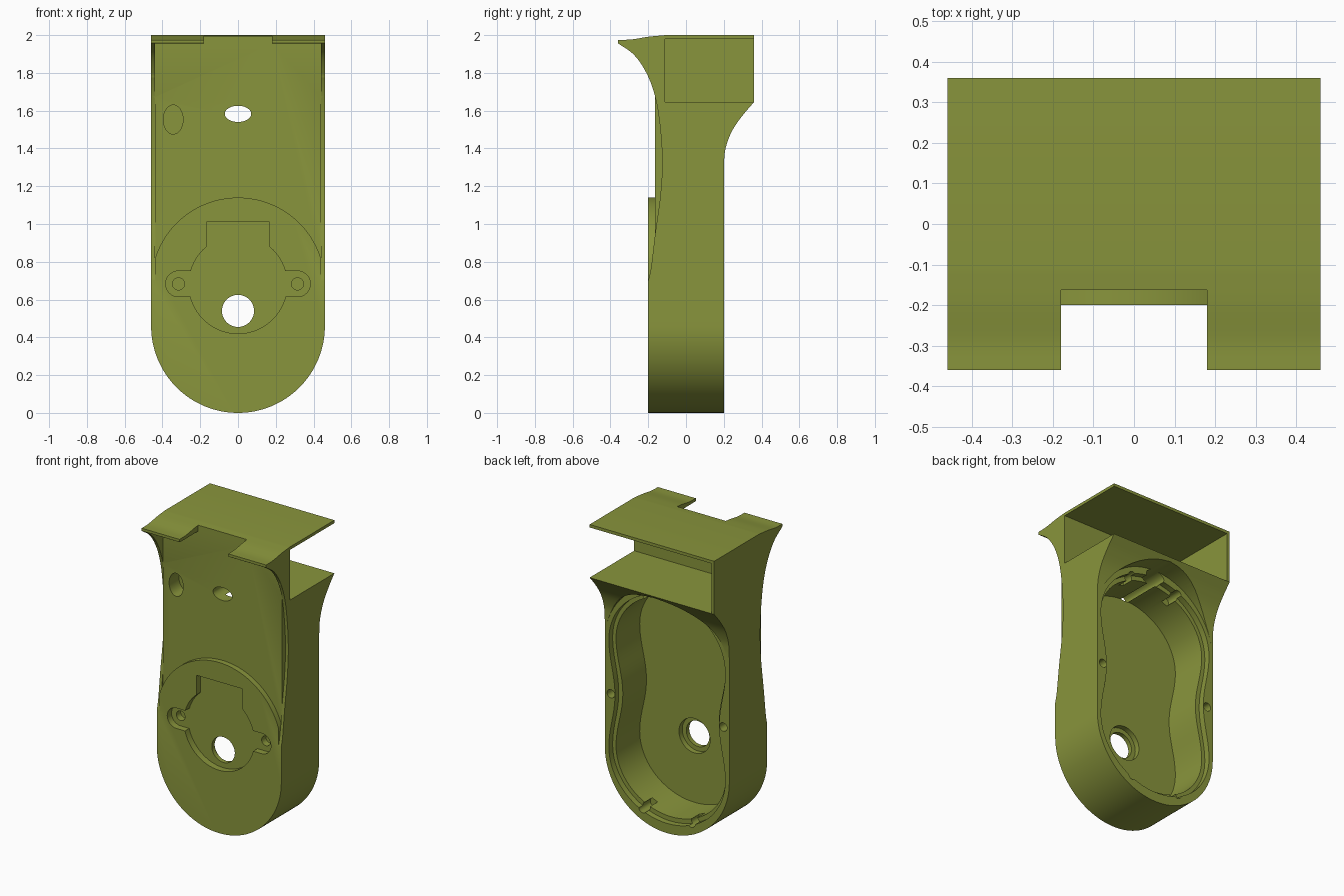
import bpy, bmesh, math
from mathutils import Vector

if "Cube" in bpy.data.objects:
    bpy.data.objects.remove(bpy.data.objects["Cube"])

olive = bpy.data.materials.new("olive")
olive.diffuse_color = (0.25, 0.30, 0.045, 1)
olive.use_nodes = True
olive.node_tree.nodes["Principled BSDF"].inputs["Base Color"].default_value = olive.diffuse_color


def prism(name, pts, axis, a, b):
    """Extrude a closed outline along x (outline in y,z) or y (outline in x,z)."""
    place = (lambda p, d: (d, p[0], p[1])) if axis == 'x' else (lambda p, d: (p[0], d, p[1]))
    bm = bmesh.new()
    lo = [bm.verts.new(place(p, a)) for p in pts]
    hi = [bm.verts.new(place(p, b)) for p in pts]
    n = len(pts)
    bm.faces.new(lo)
    bm.faces.new(hi)
    for i in range(n):
        bm.faces.new((lo[i], lo[(i + 1) % n], hi[(i + 1) % n], hi[i]))
    bmesh.ops.recalc_face_normals(bm, faces=bm.faces)
    me = bpy.data.meshes.new(name)
    bm.to_mesh(me)
    bm.free()
    ob = bpy.data.objects.new(name, me)
    bpy.context.collection.objects.link(ob)
    me.materials.append(olive)
    return ob


def arc(cx, cz, rx, rz, a0, a1, n):
    return [(cx + rx * math.cos(math.radians(a0 + (a1 - a0) * i / n)),
             cz + rz * math.sin(math.radians(a0 + (a1 - a0) * i / n))) for i in range(n + 1)]


def ellipse(cx, cz, rx, rz=None, n=48):
    return arc(cx, cz, rx, rz or rx, 0, 360, n)[:-1]


def rect(x0, x1, z0, z1):
    return [(x0, z0), (x1, z0), (x1, z1), (x0, z1)]


def spline(pts, n=8):
    """Smooth curve through the given points."""
    p = [Vector(q) for q in pts]
    p = [2 * p[0] - p[1]] + p + [2 * p[-1] - p[-2]]
    out = []
    for i in range(1, len(p) - 2):
        for k in range(n):
            t = k / n
            q = 0.5 * (2 * p[i] + (p[i + 1] - p[i - 1]) * t
                       + (2 * p[i - 1] - 5 * p[i] + 4 * p[i + 1] - p[i + 2]) * t * t
                       + (3 * p[i] - p[i - 1] - 3 * p[i + 1] + p[i + 2]) * t ** 3)
            out.append(tuple(q))
    return out + [tuple(pts[-1])]


def boolean(cutter, op='DIFFERENCE'):
    mod = body.modifiers.new("cut", 'BOOLEAN')
    mod.operation, mod.object, mod.solver = op, cutter, 'EXACT'
    bpy.context.view_layer.objects.active = body
    bpy.ops.object.modifier_apply(modifier=mod.name)
    bpy.data.objects.remove(cutter)


def cut(pts, axis, a, b):
    boolean(prism("cutter", pts, axis, a, b))


def peanut(rx, rz, pinch, z0=0.46, z1=1.18):
    """Two round lobes joined by a pinched waist."""
    waist = []
    for i in range(1, 24):
        t = i / 24
        waist.append((rx - pinch * (1 - math.cos(2 * math.pi * t)) / 2, z0 + (z1 - z0) * t))
    return (arc(0, z0, rx, rz, 180, 360, 40) + waist + arc(0, z1, rx, rz, 0, 180, 40)
            + [(-x, z) for x, z in reversed(waist)])


# Housing body: side profile with flared back and overhanging front lip
front_curve = spline([(-0.2, 0.70), (-0.185, 0.77), (-0.163, 0.95), (-0.136, 1.15), (-0.126, 1.33),
                      (-0.138, 1.52), (-0.165, 1.68), (-0.21, 1.80), (-0.275, 1.895), (-0.36, 1.957)])
lip_top = spline([(-0.36, 1.975), (-0.29, 1.977), (-0.20, 1.991), (-0.11, 2.0)], 6)
back_curve = spline([(0.36, 1.645), (0.30, 1.575), (0.245, 1.495), (0.212, 1.41),
                     (0.202, 1.34), (0.2, 1.26)])
profile = [(-0.2, -0.1), (-0.2, 1.78)] + [p for p in front_curve if p[1] > 1.79]
profile += lip_top + [(0.36, 2.0)] + back_curve + [(0.2, -0.1)]
body = prism("housing", profile, 'x', -0.6, 0.6)

# Rounded bottom and straight sides
boolean(prism("outline", arc(0, 0.46, 0.46, 0.46, 180, 360, 64) + [(0.46, 2.2), (-0.46, 2.2)],
              'y', -1, 1), 'INTERSECT')

# Front face set back above the round pad, with the notch in the lip
pad_edge = [p for p in arc(0, 0.68, 0.46, 0.46, 16.95, 163.05, 56)]
cut(pad_edge + [(-0.44, 1.955), (-0.18, 1.955), (-0.18, 2.2),
                (0.18, 2.2), (0.18, 1.955), (0.44, 1.955)], 'y', -0.6, -0.163)

# Hollow curved edges along both sides of the front
for s in (-1, 1):
    cut([(-0.6, 0.70)] + front_curve + [(-0.6, 1.957)], 'x', s * 0.4395, s * 0.6)

# Slot under the top plate, open to the right and the back
cut(rect(-0.11, 0.8, 1.645, 1.98), 'x', -0.44, 0.8)

# Cover seat, sealing step and deep pocket in the back
seat = arc(0, 0.46, 0.459, 0.459, 180, 360, 48) + arc(0, 1.165, 0.459, 0.459, 0, 180, 48)
cut(seat, 'y', 0.2, 0.8)
cut(peanut(0.43, 0.395, 0.045), 'y', 0.16, 0.5)
cut(peanut(0.405, 0.365, 0.05), 'y', -0.09, 0.5)

# Cover screw holes
for s in (-1, 1):
    for x, z in ((0.18, 0.115), (0.415, 0.82), (0.18, 1.525)):
        cut(ellipse(s * x, z, 0.028, n=24), 'y', 0.08, 0.5)

# Socket recess in the round pad
cut(ellipse(0, 0.68, 0.26, n=72), 'y', -0.5, -0.155)
cut(arc(0.315, 0.683, 0.068, 0.068, -90, 90, 20) + arc(-0.315, 0.683, 0.068, 0.068, 90, 270, 20),
    'y', -0.5, -0.155)
cut(rect(-0.168, 0.168, 0.7, 1.01), 'y', -0.5, -0.155)
for s in (-1, 1):
    cut(ellipse(s * 0.315, 0.683, 0.032, n=24), 'y', -0.5, -0.11)

# Cable hole with counterbore, vent hole and blind hole
cut(ellipse(0, 0.54, 0.085), 'y', -0.5, 0.1)
cut(ellipse(0, 0.54, 0.115), 'y', -0.125, 0.1)
cut(ellipse(0, 1.583, 0.07, 0.043), 'y', -0.5, 0.5)
cut(ellipse(-0.343, 1.553, 0.052, 0.077), 'y', -0.5, -0.06)

# Smooth curves, keep edges sharp
bpy.ops.object.select_all(action='DESELECT')
body.select_set(True)
bpy.context.view_layer.objects.active = body
bpy.ops.object.shade_smooth_by_angle(angle=math.radians(30))
